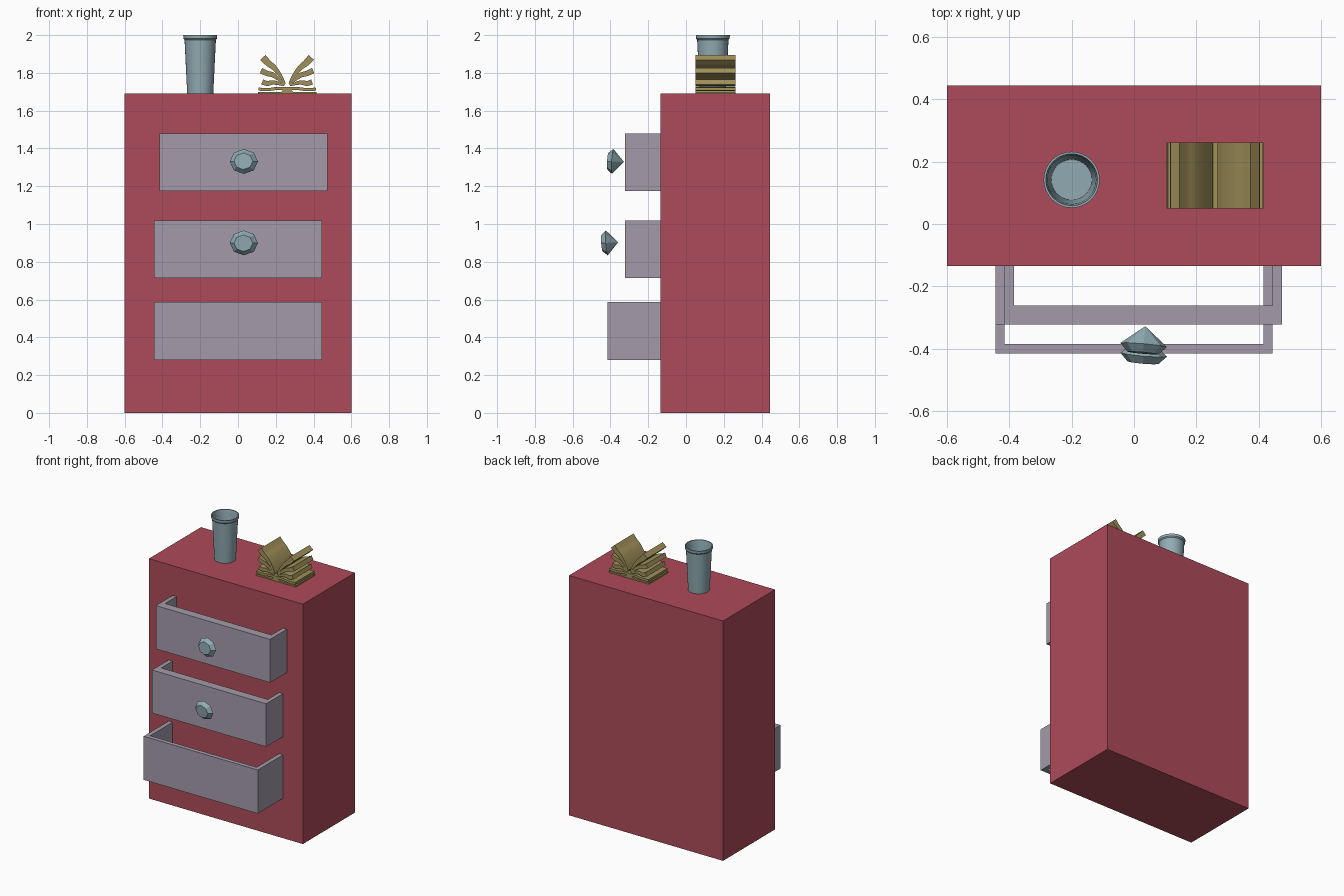
import bpy, bmesh, math
from mathutils import Matrix, Vector

if "Cube" in bpy.data.objects:
    bpy.data.objects.remove(bpy.data.objects["Cube"])


def material(name, rgb):
    m = bpy.data.materials.new(name)
    m.diffuse_color = (*rgb, 1)
    m.use_nodes = True
    m.node_tree.nodes["Principled BSDF"].inputs["Base Color"].default_value = m.diffuse_color
    return m


RED = material("red_paint", (0.42, 0.07, 0.10))
GREY = material("drawer_grey", (0.37, 0.33, 0.40))
BLUE = material("pale_blue", (0.28, 0.41, 0.45))
GOLD = material("gold_paper", (0.35, 0.28, 0.10))


def finish(name, bm, mat, smooth=None):
    bmesh.ops.recalc_face_normals(bm, faces=bm.faces)
    me = bpy.data.meshes.new(name)
    bm.to_mesh(me)
    bm.free()
    me.materials.append(mat)
    ob = bpy.data.objects.new(name, me)
    bpy.context.collection.objects.link(ob)
    if smooth:
        bpy.ops.object.select_all(action='DESELECT')
        ob.select_set(True)
        bpy.context.view_layer.objects.active = ob
        bpy.ops.object.shade_smooth_by_angle(angle=math.radians(smooth))
    return ob


def extrude(name, points, axis, a, b, mat, smooth=None):
    """Closed 2D outline pushed along y or z from a to b."""
    bm = bmesh.new()
    place = (lambda u, v: (u, a, v)) if axis == 'Y' else (lambda u, v: (u, v, a))
    face = bm.faces.new([bm.verts.new(place(u, v)) for u, v in points])
    new = bmesh.ops.extrude_face_region(bm, geom=[face])['geom']
    step = Vector((0, b - a, 0)) if axis == 'Y' else Vector((0, 0, b - a))
    bmesh.ops.translate(bm, vec=step, verts=[g for g in new if isinstance(g, bmesh.types.BMVert)])
    return finish(name, bm, mat, smooth)


def rings(bm, profile, n):
    """Stack of rings around z; radius 0 makes a point."""
    rows = []
    for r, z in profile:
        k = n if r > 0 else 1
        rows.append([bm.verts.new((r * math.cos(2 * math.pi * i / n),
                                   r * math.sin(2 * math.pi * i / n), z)) for i in range(k)])
    for p, q in zip(rows, rows[1:]):
        for i in range(n):
            j = (i + 1) % n
            loop = [p[i % len(p)], p[j % len(p)], q[j % len(q)], q[i % len(q)]]
            bm.faces.new(list(dict.fromkeys(loop)))
    return rows


# cabinet body
FACE = -0.135
extrude("cabinet", [(-0.6, FACE), (0.6, FACE), (0.6, 0.445), (-0.6, 0.445)], 'Z', 0, 1.69, RED)


# drawers: U-shaped walls with no floor
def drawer(name, x0, x1, front, thick, z0, z1):
    s = 0.03
    pts = [(x0, FACE), (x0, front), (x1, front), (x1, FACE),
           (x1 - s, FACE), (x1 - s, front + thick), (x0 + s, front + thick), (x0 + s, FACE)]
    extrude(name, pts, 'Z', z0, z1, GREY)


drawer("top_drawer", -0.415, 0.475, -0.322, 0.06, 1.175, 1.48)
drawer("middle_drawer", -0.445, 0.445, -0.322, 0.06, 0.715, 1.018)
drawer("bottom_drawer", -0.445, 0.445, -0.415, 0.03, 0.28, 0.587)


# gem-cut knobs, point toward the drawer
def knob(name, y, z, pitch):
    bm = bmesh.new()
    rows = rings(bm, [(0, -0.06), (0.075, 0), (0.05, 0.026)], 8)
    bm.faces.new(rows[-1])
    bm.transform(Matrix.Translation((0.031, y, z)) @ Matrix.Diagonal((1, 1, 0.88, 1))
                 @ Matrix.Rotation(math.radians(-5), 4, 'Z')
                 @ Matrix.Rotation(math.radians(90 + pitch), 4, 'X'))
    finish(name, bm, BLUE)


knob("top_knob", -0.388, 1.331, -3)
knob("middle_knob", -0.419, 0.90, 4)

# cup with lip and open top
bm = bmesh.new()
rings(bm, [(0, 1.69), (0.069, 1.69), (0.083, 1.975), (0.089, 1.982), (0.09, 2.0),
           (0.083, 2.0), (0.078, 1.975), (0.065, 1.70), (0, 1.70)], 32)
bm.transform(Matrix.Translation((-0.2, 0.142, 0)))
finish("cup", bm, BLUE, 30)


# open book: curved page bundles, mirrored about the spine
def bundle(name, path, side):
    """path rows: distance from spine, height, half thickness."""
    P = [Vector(p) for p in path]
    fine = []
    for i in range(len(P) - 1):
        a, b = P[max(i - 1, 0)], P[min(i + 2, len(P) - 1)]
        for k in range(4):
            t = k / 4
            fine.append(0.5 * (2 * P[i] + (P[i + 1] - a) * t
                               + (2 * a - 5 * P[i] + 4 * P[i + 1] - b) * t * t
                               + (3 * P[i] - a - 3 * P[i + 1] + b) * t ** 3))
    fine.append(P[-1])
    up, low = [], []
    for i, p in enumerate(fine):
        d = fine[min(i + 1, len(fine) - 1)] - fine[max(i - 1, 0)]
        n = Vector((-d.y, d.x)).normalized() * p.z
        up.append((0.26 + side * (p.x + n.x), p.y + n.y))
        low.append((0.26 + side * (p.x - n.x), p.y - n.y))
    extrude(name, up + low[::-1], 'Y', 0.05, 0.262, GOLD, 35)


leaves = {
    "upper_pages": [(0.010, 1.742, 0.003), (0.035, 1.785, 0.009), (0.07, 1.828, 0.014),
                    (0.10, 1.852, 0.017), (0.128, 1.882, 0.019)],
    "middle_pages": [(0.014, 1.737, 0.003), (0.045, 1.767, 0.009), (0.075, 1.789, 0.013),
                     (0.105, 1.797, 0.014), (0.138, 1.812, 0.015)],
    "lower_pages": [(0.016, 1.732, 0.003), (0.05, 1.745, 0.009), (0.08, 1.749, 0.012),
                    (0.105, 1.744, 0.013), (0.132, 1.752, 0.014)],
    "base_pages": [(0.0, 1.718, 0.008), (0.05, 1.718, 0.008), (0.10, 1.712, 0.008),
                   (0.152, 1.714, 0.008)],
}
for side, label in ((-1, "left"), (1, "right")):
    for part, path in leaves.items():
        bundle(f"{label}_{part}", path, side)

# book cover
extrude("book_cover", [(0.105, 1.69), (0.415, 1.69), (0.415, 1.70), (0.29, 1.70), (0.28, 1.712),
                       (0.24, 1.712), (0.23, 1.70), (0.105, 1.70)], 'Y', 0.05, 0.262, GOLD)
